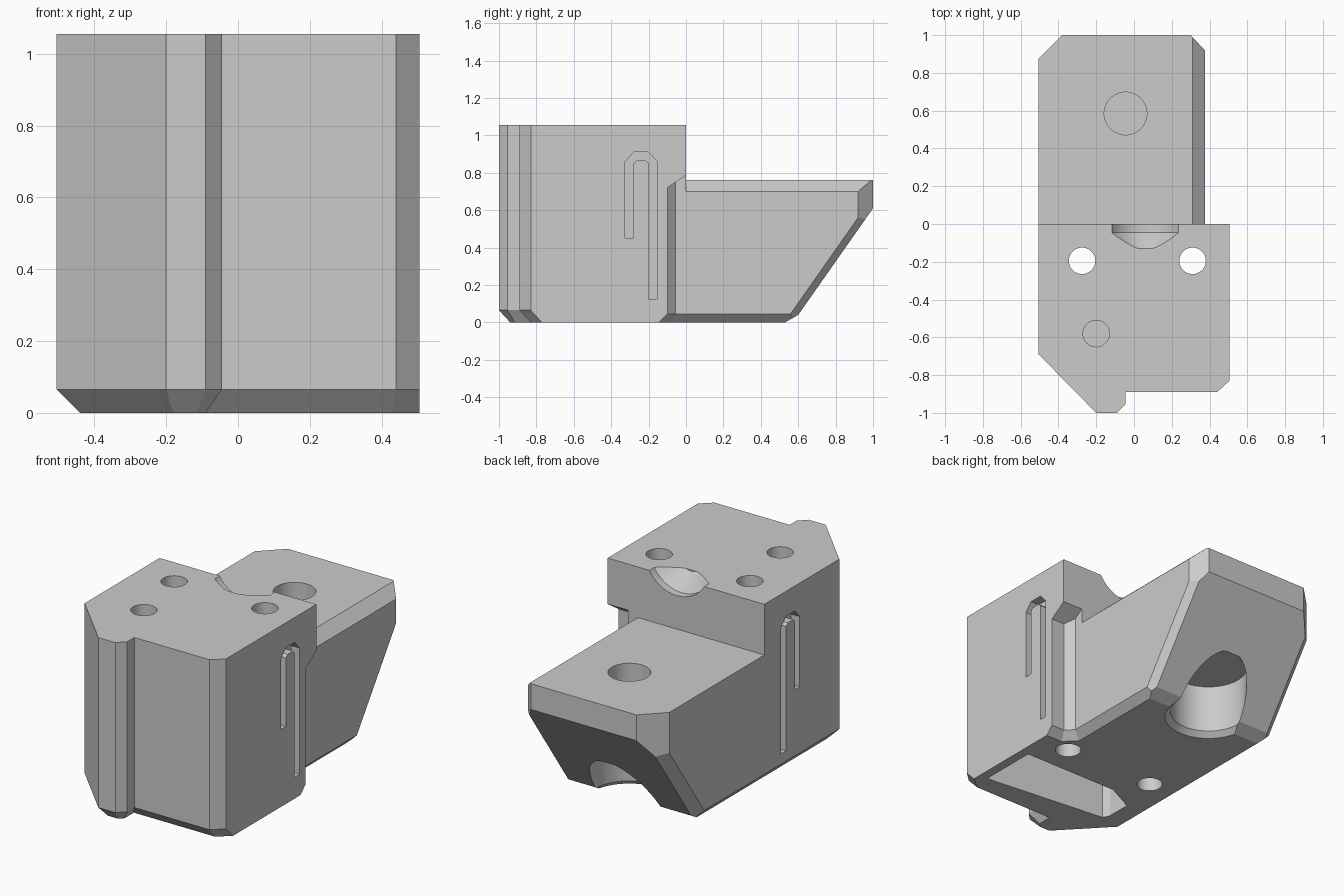
import bpy, bmesh, math
from mathutils import Vector, Matrix

cube = bpy.data.objects.get("Cube")
if cube:
    bpy.data.objects.remove(cube)

grey = bpy.data.materials.new("plain grey")
grey.use_nodes = True
grey.diffuse_color = (0.6, 0.6, 0.6, 1)
grey.node_tree.nodes["Principled BSDF"].inputs["Base Color"].default_value = (0.6, 0.6, 0.6, 1)


def finish(bm, name):
    bmesh.ops.recalc_face_normals(bm, faces=bm.faces)
    mesh = bpy.data.meshes.new(name)
    bm.to_mesh(mesh)
    bm.free()
    mesh.materials.append(grey)
    obj = bpy.data.objects.new(name, mesh)
    bpy.context.collection.objects.link(obj)
    return obj


def loft(layers):
    """Solid through (outline, height) layers with equal point counts."""
    bm = bmesh.new()
    rings = [[bm.verts.new((x, y, z)) for x, y in pts] for pts, z in layers]
    n = len(rings[0])
    for a, b in zip(rings, rings[1:]):
        for i in range(n):
            j = (i + 1) % n
            bm.faces.new((a[i], a[j], b[j], b[i]))
    bm.faces.new(rings[0][::-1])
    bm.faces.new(rings[-1])
    return bm


def box(x0, x1, y0, y1, z0, z1):
    base = [(x0, y0), (x1, y0), (x1, y1), (x0, y1)]
    return loft([(base, z0), (base, z1)])


def slice_off(bm, point, normal):
    """Remove everything beyond a plane and close the cut."""
    res = bmesh.ops.bisect_plane(bm, geom=bm.verts[:] + bm.edges[:] + bm.faces[:],
                                 plane_co=point, plane_no=normal, clear_outer=True)
    edges = [e for e in res["geom_cut"] if isinstance(e, bmesh.types.BMEdge)]
    bmesh.ops.holes_fill(bm, edges=edges, sides=0)


def frustum(r0, r1, start, length, axis="Z"):
    bm = bmesh.new()
    turn = Matrix.Rotation(math.pi / 2, 4, "X") if axis == "-Y" else Matrix()
    m = Matrix.Translation(start) @ turn @ Matrix.Translation((0, 0, length / 2))
    bmesh.ops.create_cone(bm, cap_ends=True, segments=64, radius1=r0, radius2=r1,
                          depth=length, matrix=m)
    return bm


def combine(target, bm, operation="DIFFERENCE"):
    tool = finish(bm, "tool")
    mod = target.modifiers.new("combine", "BOOLEAN")
    mod.operation, mod.solver, mod.object = operation, "EXACT", tool
    bpy.context.view_layer.objects.active = target
    bpy.ops.object.modifier_apply(modifier=mod.name)
    bpy.data.objects.remove(tool)


# Tall front block with a bevelled foot
outline = [(-.505, 0), (-.505, -.69), (-.2, -1), (-.09, -1), (-.045, -.955),
           (-.045, -.89), (.44, -.89), (.505, -.83), (.505, 0)]
foot = [(-.44, 0), (-.44, -.665), (-.18, -.94), (-.115, -.94), (-.09, -.915),
        (-.09, -.83), (.43, -.83), (.505, -.77), (.505, 0)]
body = finish(loft([(foot, 0), (outline, .065), (outline, 1.055)]), "mount_block")

# Relief under the overhang at the rear right corner
relief = [(.6, -.1), (.42, -.1), (.375, -.055), (.375, .1), (.6, .1)]
flare = [(.6, -.145), (.4, -.145), (.33, -.075), (.33, .1), (.6, .1)]
bm = loft([(flare, 0), (relief, .045), (relief, 1)])
slice_off(bm, (0, -.1, .72), (0, -.06, .09))
combine(body, bm)

# Lower rear block, shaped by planes
bm = box(-.505, .375, -.03, 1, 0, .76)
slope = Vector((0, .57, -.4)).normalized()
for point, normal in [
        ((0, 1, .61), slope),
        ((0, .53, 0), (0, .04, -.07)),
        ((.375, 0, .70), (.06, 0, .065)),
        ((.375, 0, .045), (1, 0, -1)),
        ((-.505, 0, .065), (-1, 0, -1)),
        ((.375, .92, 0), (.08, .075, 0)),
        ((-.505, .875, 0), (-1, 1, 0)),
        ((.375, .92, .56), Vector((1, 0, 0)) + slope),
        ((-.505, .9, .56), Vector((-1, 0, 0)) + slope)]:
    slice_off(bm, point, normal)
combine(body, bm, "UNION")

# Screw holes: two through, one blind
for x, y, z in [(.31, -.195, -.1), (-.275, -.195, -.1), (-.2, -.58, .65)]:
    combine(body, frustum(.07, .07, (x, y, z), 1.3))

# Rear bolt hole with a wide counterbore and bevelled rim
for r0, r1, z, length in [(.113, .113, -.1, 1), (.21, .21, -.1, .41), (.25, .2, -.01, .05)]:
    combine(body, frustum(r0, r1, (-.045, .585, z), length))

# Round scoop in the top rear edge
combine(body, frustum(.207, .207, (.06, .05, 1.162), .095, "-Y"))
combine(body, frustum(.208, .113, (.06, -.0449, 1.162), .085, "-Y"))

# Pocket in the underside
pocket = [(.45, -.37), (-.16, -.37), (-.33, -.455), (-.33, -.6), (-.31, -.64), (.45, -.72)]
combine(body, loft([(pocket, -.1), (pocket, .45)]))

# Hook shaped slits on both sides
slit = [(-.325, .45), (-.325, .86), (-.28, .91), (-.2, .91), (-.155, .86), (-.155, .125),
        (-.2, .125), (-.2, .85), (-.215, .865), (-.265, .865), (-.28, .85), (-.28, .45)]
for side in (1, -1):
    bm = loft([(slit, .45), (slit, .6)])
    for v in bm.verts:
        v.co = (side * v.co.z, v.co.x, v.co.y)
    combine(body, bm)

# Merge flat neighbours and shade the round holes smoothly
bm = bmesh.new()
bm.from_mesh(body.data)
bmesh.ops.remove_doubles(bm, verts=bm.verts, dist=.0002)
bmesh.ops.dissolve_limit(bm, angle_limit=math.radians(.5), verts=bm.verts, edges=bm.edges)
bm.to_mesh(body.data)
bm.free()
bpy.ops.object.select_all(action="DESELECT")
body.select_set(True)
bpy.context.view_layer.objects.active = body
bpy.ops.object.shade_smooth_by_angle(angle=math.radians(20))
